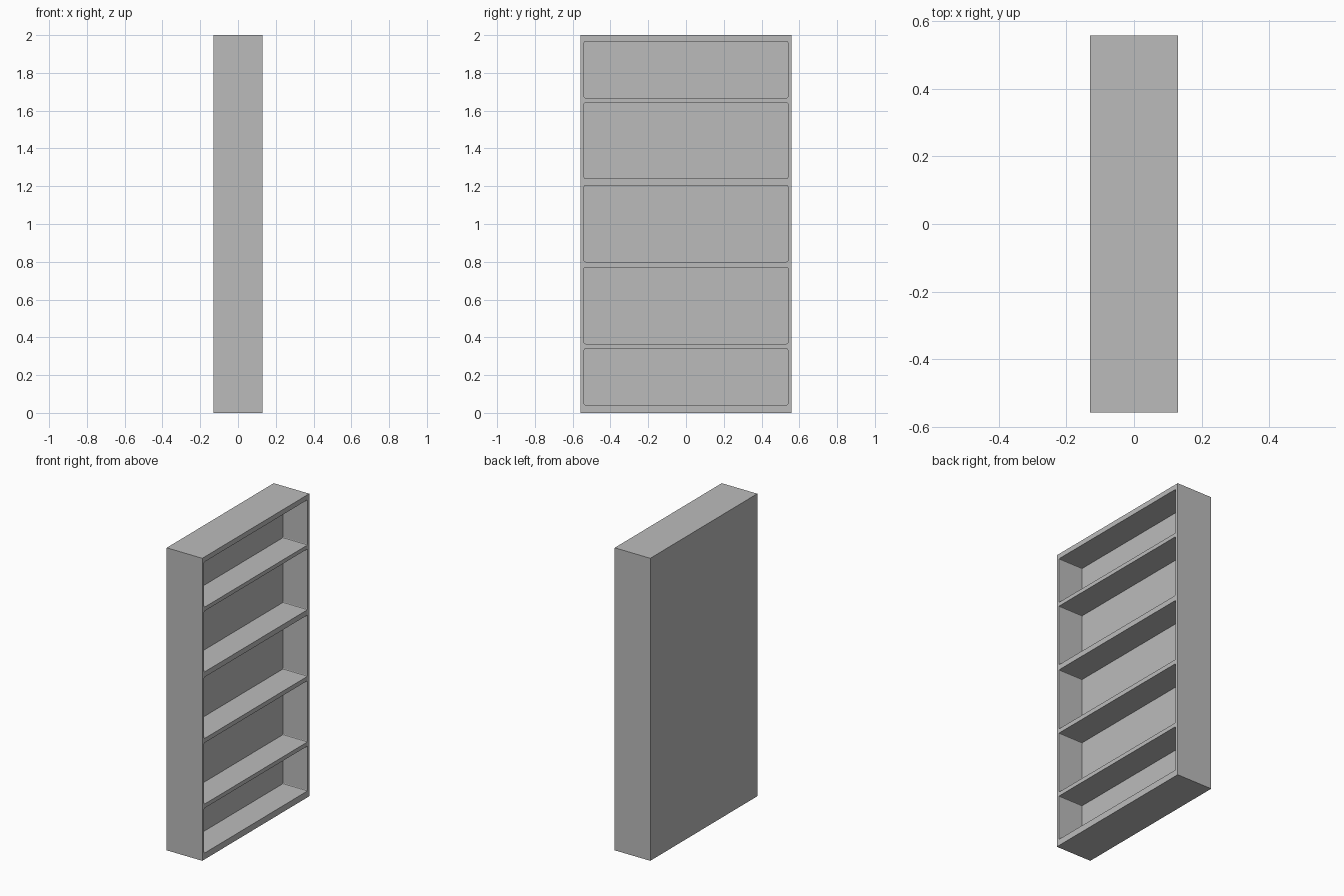
import bpy
import bmesh

cube = bpy.data.objects.get("Cube")
if cube:
    bpy.data.objects.remove(cube, do_unlink=True)

# Overall half depth (x), half width (y) and height
HX, HY, HZ = 0.13, 0.559, 2.0
# Inner half width, back panel face and the bottom/top of each open bay
BAY_Y, BACK_X = 0.539, -0.05
BAYS = [(0.042, 0.339), (0.366, 0.771), (0.80, 1.205), (1.24, 1.642), (1.668, 1.967)]

grey = bpy.data.materials.new("mid grey")
grey.use_nodes = True
colour = (0.5, 0.5, 0.5, 1.0)
grey.diffuse_color = colour
grey.node_tree.nodes["Principled BSDF"].inputs["Base Color"].default_value = colour


def box(name, low, high, corner=0.0):
    """Box between two corners; corner rounds the edges that run along x."""
    bm = bmesh.new()
    bmesh.ops.create_cube(bm, size=1.0)
    for v in bm.verts:
        v.co = [high[i] if v.co[i] > 0 else low[i] for i in range(3)]
    if corner:
        along_x = [e for e in bm.edges
                   if abs(e.verts[0].co.x - e.verts[1].co.x) > 0.01]
        bmesh.ops.bevel(bm, geom=along_x, offset=corner, segments=2,
                        profile=0.5, affect='EDGES')
    mesh = bpy.data.meshes.new(name)
    bm.to_mesh(mesh)
    bm.free()
    mesh.materials.append(grey)
    obj = bpy.data.objects.new(name, mesh)
    bpy.context.collection.objects.link(obj)
    return obj


# Bookcase body: sides, back, top and shelves in one piece
bookcase = box("bookcase", (-HX, -HY, 0), (HX, HY, HZ))

# Open bays, cut in from the +x side
cutters = []
for i, (z0, z1) in enumerate(BAYS):
    cutter = box(f"bay_cutter_{i + 1}", (BACK_X, -BAY_Y, z0), (HX + 0.1, BAY_Y, z1), 0.006)
    cutter.hide_render = True
    cutters.append(cutter)
    cut = bookcase.modifiers.new(f"bay_{i + 1}", 'BOOLEAN')
    cut.operation = 'DIFFERENCE'
    cut.solver = 'EXACT'
    cut.object = cutter

# Apply the cuts and remove the cutters
bpy.ops.object.select_all(action='DESELECT')
bookcase.select_set(True)
bpy.context.view_layer.objects.active = bookcase
for name in [m.name for m in bookcase.modifiers]:
    bpy.ops.object.modifier_apply(modifier=name)
for cutter in cutters:
    bpy.data.objects.remove(cutter, do_unlink=True)
